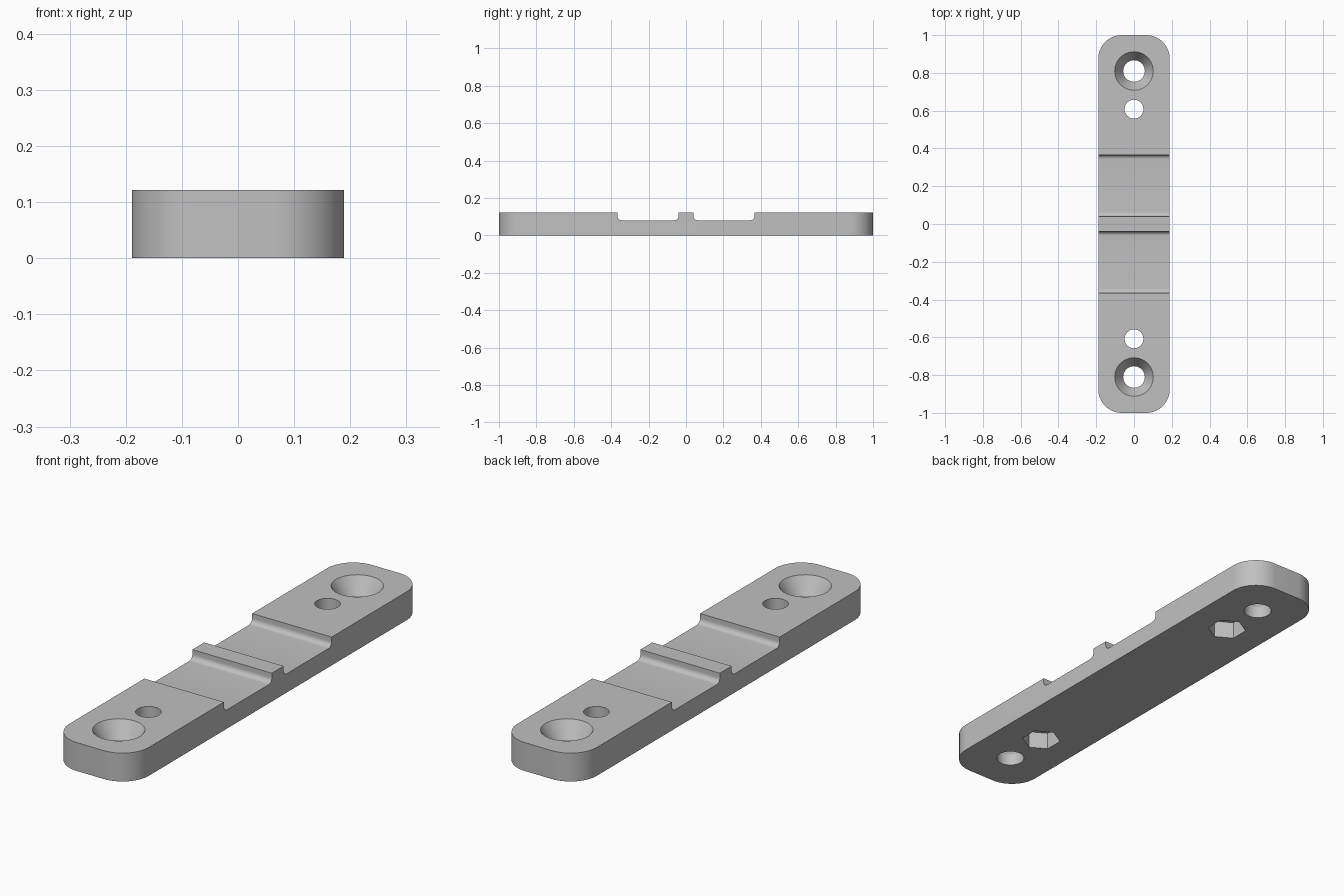
import bpy, bmesh, math
from mathutils import Matrix, Vector

if "Cube" in bpy.data.objects:
    bpy.data.objects.remove(bpy.data.objects["Cube"])

HALF_W, HALF_L, TOP = 0.189, 1.0, 0.122
CORNER, FLOOR, FILLET = 0.125, 0.081, 0.022


def make_object(name, bm):
    bmesh.ops.recalc_face_normals(bm, faces=bm.faces)
    mesh = bpy.data.meshes.new(name)
    bm.to_mesh(mesh)
    bm.free()
    obj = bpy.data.objects.new(name, mesh)
    bpy.context.collection.objects.link(obj)
    return obj


def prism(name, points, direction):
    """Extrude a closed outline along a direction."""
    bm = bmesh.new()
    face = bm.faces.new([bm.verts.new(p) for p in points])
    moved = bmesh.ops.extrude_face_region(bm, geom=[face])["geom"]
    verts = [v for v in moved if isinstance(v, bmesh.types.BMVert)]
    bmesh.ops.translate(bm, verts=verts, vec=Vector(direction))
    # keep the starting cap so the solid is closed
    if not face.is_valid or any(len(e.link_faces) < 2 for e in bm.edges):
        bmesh.ops.holes_fill(bm, edges=bm.edges[:], sides=0)
    return make_object(name, bm)


def arc(cx, cy, r, start, end, steps):
    return [(cx + r * math.cos(math.radians(start + (end - start) * i / steps)),
             cy + r * math.sin(math.radians(start + (end - start) * i / steps)))
            for i in range(steps + 1)]


def revolve(name, y, rings, sides=64, turn=0.0):
    """Closed solid of stacked rings (radius, z) around a vertical axis."""
    bm = bmesh.new()
    loops = [[bm.verts.new((r * math.cos(turn + math.tau * i / sides),
                            y + r * math.sin(turn + math.tau * i / sides), z))
              for i in range(sides)] for r, z in rings]
    for a, b in zip(loops, loops[1:]):
        for i in range(sides):
            j = (i + 1) % sides
            bm.faces.new((a[i], a[j], b[j], b[i]))
    bm.faces.new(loops[0])
    bm.faces.new(loops[-1])
    return make_object(name, bm)


# plate with rounded corners
outline = []
for k, (sx, sy) in enumerate([(1, 1), (-1, 1), (-1, -1), (1, -1)]):
    outline += arc(sx * (HALF_W - CORNER), sy * (HALF_L - CORNER), CORNER,
                   90 * k, 90 * k + 90, 16)
plate = prism("mounting_plate", [(x, y, 0) for x, y in outline], (0, 0, TOP))

cutters = []
for s in (1, -1):
    # cross channel with filleted floor corners
    y0, y1 = 0.04, 0.366
    profile = [(y0, TOP + 0.1)]
    profile += arc(y0 + FILLET, FLOOR + FILLET, FILLET, 180, 270, 8)
    profile += arc(y1 - FILLET, FLOOR + FILLET, FILLET, 270, 360, 8)
    profile.append((y1, TOP + 0.1))
    cutters.append(prism("channel_cutter", [(-0.4, s * y, z) for y, z in profile],
                         (0.8, 0, 0)))
    # countersunk screw hole
    cutters.append(revolve("screw_hole_cutter", s * 0.81,
                           [(0.057, -0.1), (0.057, 0.052), (0.102, TOP), (0.102, TOP + 0.1)]))
    # bolt hole and hexagonal nut pocket underneath
    cutters.append(revolve("bolt_hole_cutter", s * 0.608, [(0.05, -0.1), (0.05, TOP + 0.1)], 48))
    cutters.append(revolve("nut_pocket_cutter", s * 0.608, [(0.08, -0.1), (0.08, 0.075)],
                           6, math.pi / 2))

for cutter in cutters:
    cutter.hide_render = True
    mod = plate.modifiers.new(cutter.name, 'BOOLEAN')
    mod.operation = 'DIFFERENCE'
    mod.solver = 'EXACT'
    mod.object = cutter

# bake the cuts and drop the helpers
bpy.context.view_layer.update()
graph = bpy.context.evaluated_depsgraph_get()
mesh = bpy.data.meshes.new_from_object(plate.evaluated_get(graph))
plate.modifiers.clear()
plate.data = mesh
for cutter in cutters:
    bpy.data.objects.remove(cutter)

# single grey colour
grey = bpy.data.materials.new("plain_grey")
grey.diffuse_color = (0.53, 0.53, 0.53, 1)
grey.use_nodes = True
grey.node_tree.nodes["Principled BSDF"].inputs["Base Color"].default_value = grey.diffuse_color
mesh.materials.clear()
mesh.materials.append(grey)

bpy.ops.object.select_all(action='DESELECT')
plate.select_set(True)
bpy.context.view_layer.objects.active = plate
bpy.ops.object.shade_smooth_by_angle(angle=math.radians(30))
